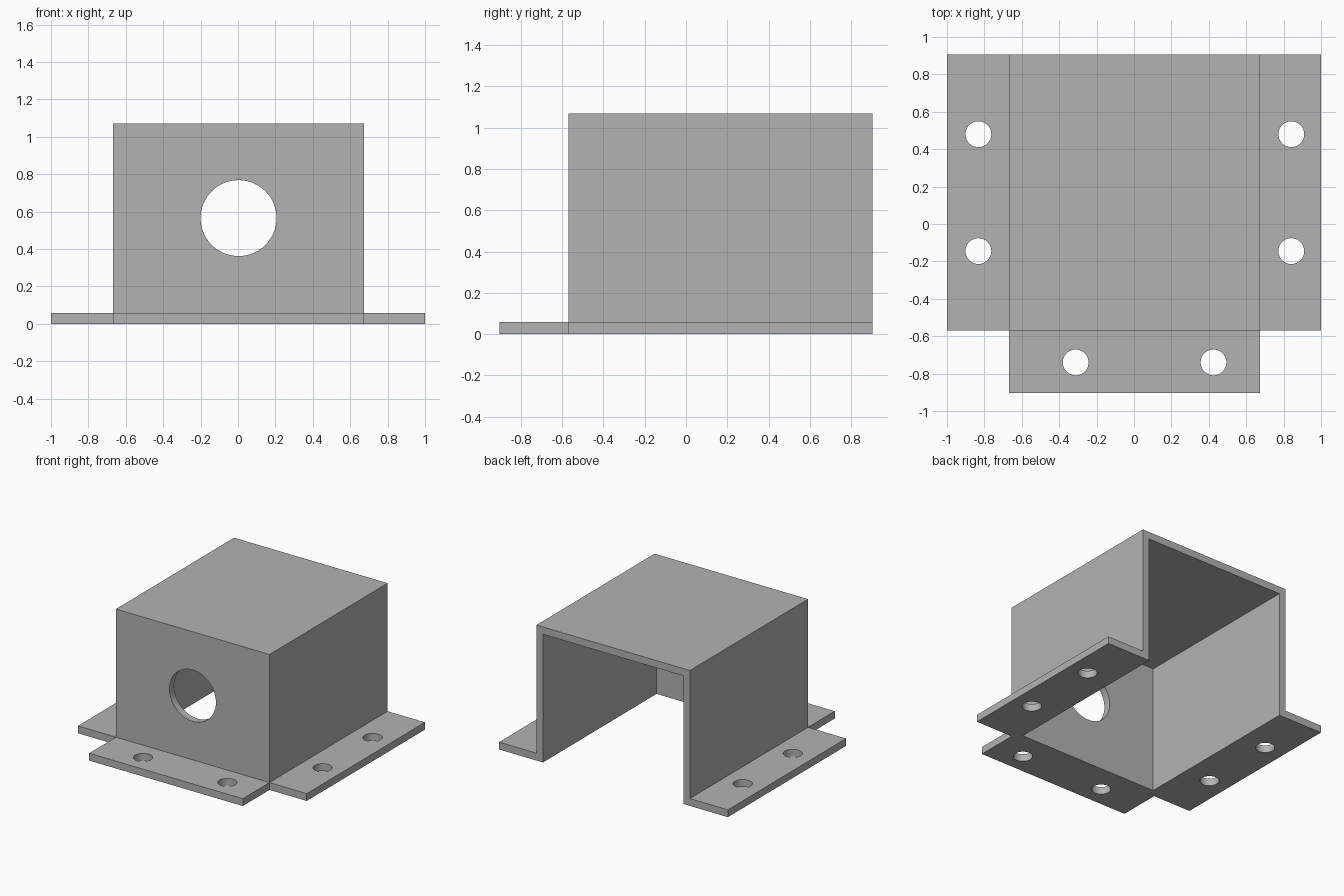
import bpy, bmesh, math
from mathutils import Matrix, Vector

if "Cube" in bpy.data.objects:
    bpy.data.objects.remove(bpy.data.objects["Cube"], do_unlink=True)

# Main dimensions
LEFT, RIGHT = -0.668, 0.674      # housing sides
FRONT, BACK = -0.57, 0.905       # housing depth
LIP = -0.903                     # outer edge of the front flange
HEIGHT, T = 1.07, 0.058          # height and sheet thickness

grey = bpy.data.materials.new("plain grey")
grey.use_nodes = True
grey.diffuse_color = (0.45, 0.45, 0.45, 1)
grey.node_tree.nodes["Principled BSDF"].inputs["Base Color"].default_value = grey.diffuse_color


def new_object(name, bm):
    bmesh.ops.recalc_face_normals(bm, faces=bm.faces)
    mesh = bpy.data.meshes.new(name)
    bm.to_mesh(mesh)
    bm.free()
    mesh.materials.append(grey)
    obj = bpy.data.objects.new(name, mesh)
    bpy.context.collection.objects.link(obj)
    return obj


def extrude_profile(name, points, y0, y1):
    """Extrude an XZ outline along Y."""
    bm = bmesh.new()
    face = bm.faces.new([bm.verts.new((x, y0, z)) for x, z in points])
    moved = bmesh.ops.extrude_face_region(bm, geom=[face])["geom"]
    verts = [v for v in moved if isinstance(v, bmesh.types.BMVert)]
    bmesh.ops.translate(bm, verts=verts, vec=(0, y1 - y0, 0))
    return new_object(name, bm)


def box(name, x0, x1, y0, y1, z0, z1):
    return extrude_profile(name, [(x0, z0), (x1, z0), (x1, z1), (x0, z1)], y0, y1)


def drills(name, centres, radius, depth, rotation=Matrix()):
    """Cylinders used to cut round holes."""
    bm = bmesh.new()
    for c in centres:
        bmesh.ops.create_cone(bm, cap_ends=True, segments=64, radius1=radius, radius2=radius,
                              depth=depth, matrix=Matrix.Translation(Vector(c)) @ rotation)
    return new_object(name, bm)


def cut(obj, cutters):
    bpy.ops.object.select_all(action='DESELECT')
    bpy.context.view_layer.objects.active = obj
    obj.select_set(True)
    for cutter in cutters:
        mod = obj.modifiers.new("cut", 'BOOLEAN')
        mod.operation, mod.solver, mod.object = 'DIFFERENCE', 'EXACT', cutter
        bpy.ops.object.modifier_apply(modifier=mod.name)
        bpy.data.objects.remove(cutter, do_unlink=True)
    bpy.ops.object.shade_smooth_by_angle(angle=math.radians(30))


# Housing with its two side flanges, hollow and open at the back and bottom
housing = extrude_profile("housing", [
    (-1, 0), (1, 0), (1, T), (RIGHT, T), (RIGHT, HEIGHT),
    (LEFT, HEIGHT), (LEFT, T), (-1, T)], FRONT, BACK)
cavity = box("cavity_cutter", LEFT + T, RIGHT - T, FRONT + T, BACK + 1, -1, HEIGHT - T)
opening = drills("opening_cutter", [(0.003, FRONT, 0.565)], 0.203, 0.4,
                 Matrix.Rotation(math.pi / 2, 4, 'X'))
side_holes = drills("side_hole_cutter",
                    [(x, y, 0) for x in (-0.832, 0.841) for y in (-0.145, 0.48)], 0.069, 0.4)
cut(housing, [cavity, opening, side_holes])

# Front flange
front_flange = box("front_flange", LEFT, RIGHT, LIP, FRONT, 0, T)
cut(front_flange, [drills("front_hole_cutter",
                          [(x, -0.74, 0) for x in (-0.312, 0.425)], 0.069, 0.4)])
